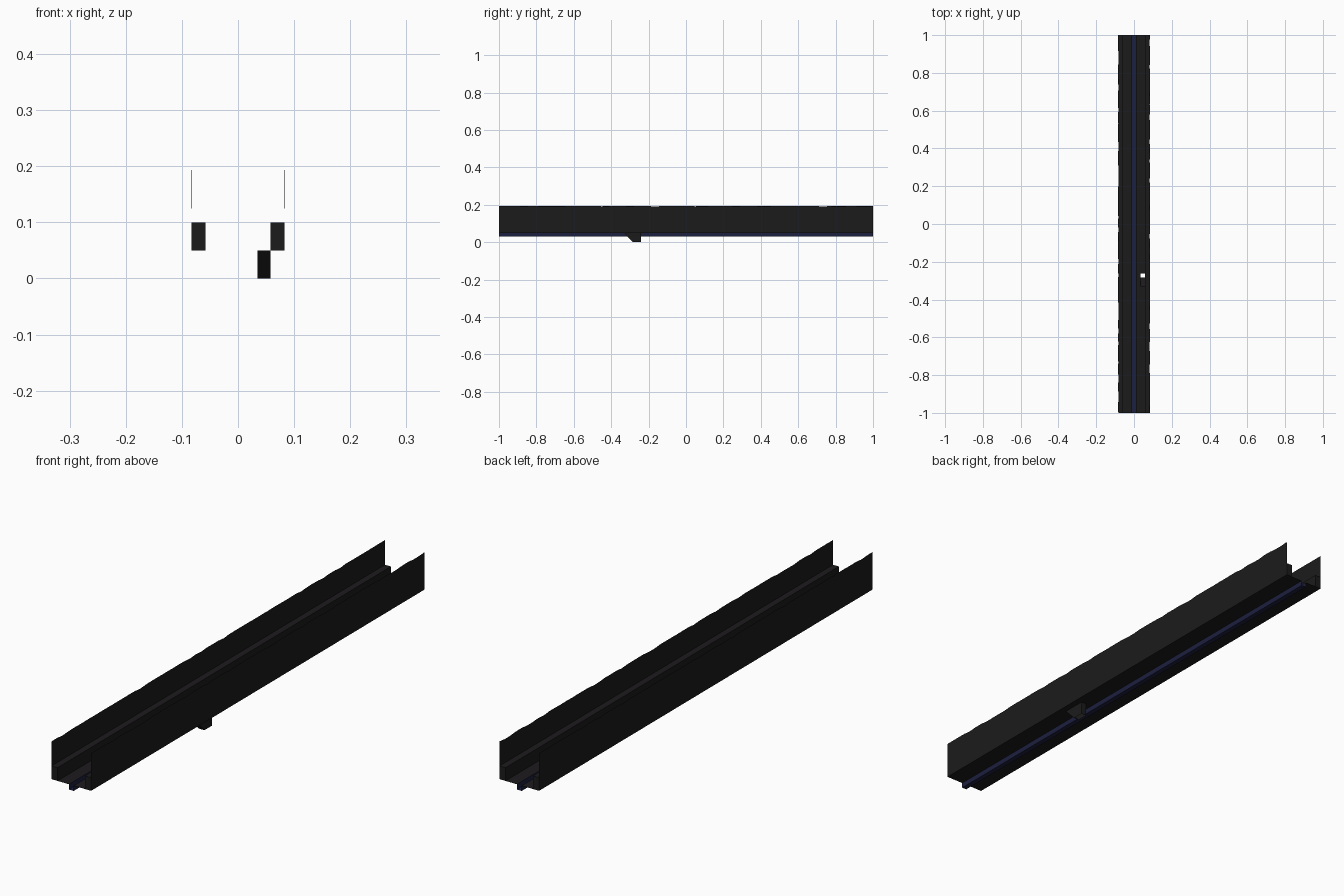
import bpy, bmesh, random

if "Cube" in bpy.data.objects:
    bpy.data.objects.remove(bpy.data.objects["Cube"])

random.seed(4)


def material(name, rgb):
    m = bpy.data.materials.new(name)
    m.diffuse_color = (*rgb, 1)
    m.use_nodes = True
    m.node_tree.nodes["Principled BSDF"].inputs["Base Color"].default_value = m.diffuse_color
    return m


STONE = material("dark_stone", (0.012, 0.011, 0.012))
BLUE = material("dark_blue", (0.012, 0.014, 0.05))


def finish(name, bm, mat):
    bmesh.ops.remove_doubles(bm, verts=bm.verts, dist=1e-5)
    me = bpy.data.meshes.new(name)
    bm.to_mesh(me)
    bm.free()
    ob = bpy.data.objects.new(name, me)
    bpy.context.collection.objects.link(ob)
    me.materials.append(mat)
    return ob


def sweep(bm, profile, y0=-1.0, y1=1.0, closed=False):
    """Run an x/z profile along y; closed profiles get end caps."""
    a = [bm.verts.new((x, y0, z)) for x, z in profile]
    b = [bm.verts.new((x, y1, z)) for x, z in profile]
    n = len(profile)
    for i in range(n if closed else n - 1):
        j = (i + 1) % n
        bm.faces.new((a[i], a[j], b[j], b[i]))
    if closed:
        bm.faces.new(a[::-1])
        bm.faces.new(b)


X_WALL, X_CURB, X_CHAN = 0.083, 0.058, 0.010
Z_FLOOR, Z_CURB, Z_TOP, Z_CHAN = 0.05, 0.10, 0.193, 0.03
DRAIN_X, DRAIN_Y0, DRAIN_Y1 = 0.035, -0.332, -0.262

for side, label in ((-1, "left"), (1, "right")):
    # raised curb
    bm = bmesh.new()
    prof = [(side * X_CURB, Z_FLOOR), (side * X_WALL, Z_FLOOR),
            (side * X_WALL, Z_CURB), (side * X_CURB, Z_CURB)]
    sweep(bm, prof, closed=True)
    bmesh.ops.recalc_face_normals(bm, faces=bm.faces)
    finish(label + "_curb", bm, STONE)

    # thin wall sheet with a slightly chipped top edge
    bm = bmesh.new()
    rows, n = [], 60
    for i in range(n + 1):
        y = -1 + 2 * i / n
        chip = random.choice((0, 0, 0, 0.003)) if 0 < i < n else 0
        wobble = random.uniform(0, 0.0012)
        rows.append([bm.verts.new((side * X_WALL, y, Z_CURB)),
                     bm.verts.new((side * (X_WALL + wobble), y, Z_TOP - chip))])
    for p, q in zip(rows, rows[1:]):
        bm.faces.new((p[0], p[1], q[1], q[0]))
    finish(label + "_wall", bm, STONE)

# floor sheets, leaving an opening for the drain on the right
bm = bmesh.new()
sweep(bm, [(-X_CURB, Z_FLOOR), (-X_CHAN, Z_FLOOR)])
for y0, y1 in ((-1, DRAIN_Y0), (DRAIN_Y1, 1)):
    sweep(bm, [(DRAIN_X, Z_FLOOR), (X_CURB, Z_FLOOR)], y0, y1)
sweep(bm, [(X_CHAN, Z_FLOOR), (DRAIN_X, Z_FLOOR)])
finish("floor", bm, STONE)

# central channel
bm = bmesh.new()
sweep(bm, [(-X_CHAN, Z_FLOOR), (-X_CHAN, Z_CHAN),
           (X_CHAN, Z_CHAN), (X_CHAN, Z_FLOOR)])
finish("channel", bm, BLUE)

# drain chute: sloped front, upright back, open at top and bottom
bm = bmesh.new()
side_shape = [(DRAIN_Y0, Z_FLOOR), (-0.284, 0), (-0.24, 0), (-0.24, Z_FLOOR)]
l = [bm.verts.new((DRAIN_X, y, z)) for y, z in side_shape]
r = [bm.verts.new((X_CURB, y, z)) for y, z in side_shape]
bm.faces.new(l)
bm.faces.new(r[::-1])
for i in (0, 2):
    bm.faces.new((l[i], r[i], r[i + 1], l[i + 1]))
finish("drain_chute", bm, STONE)
